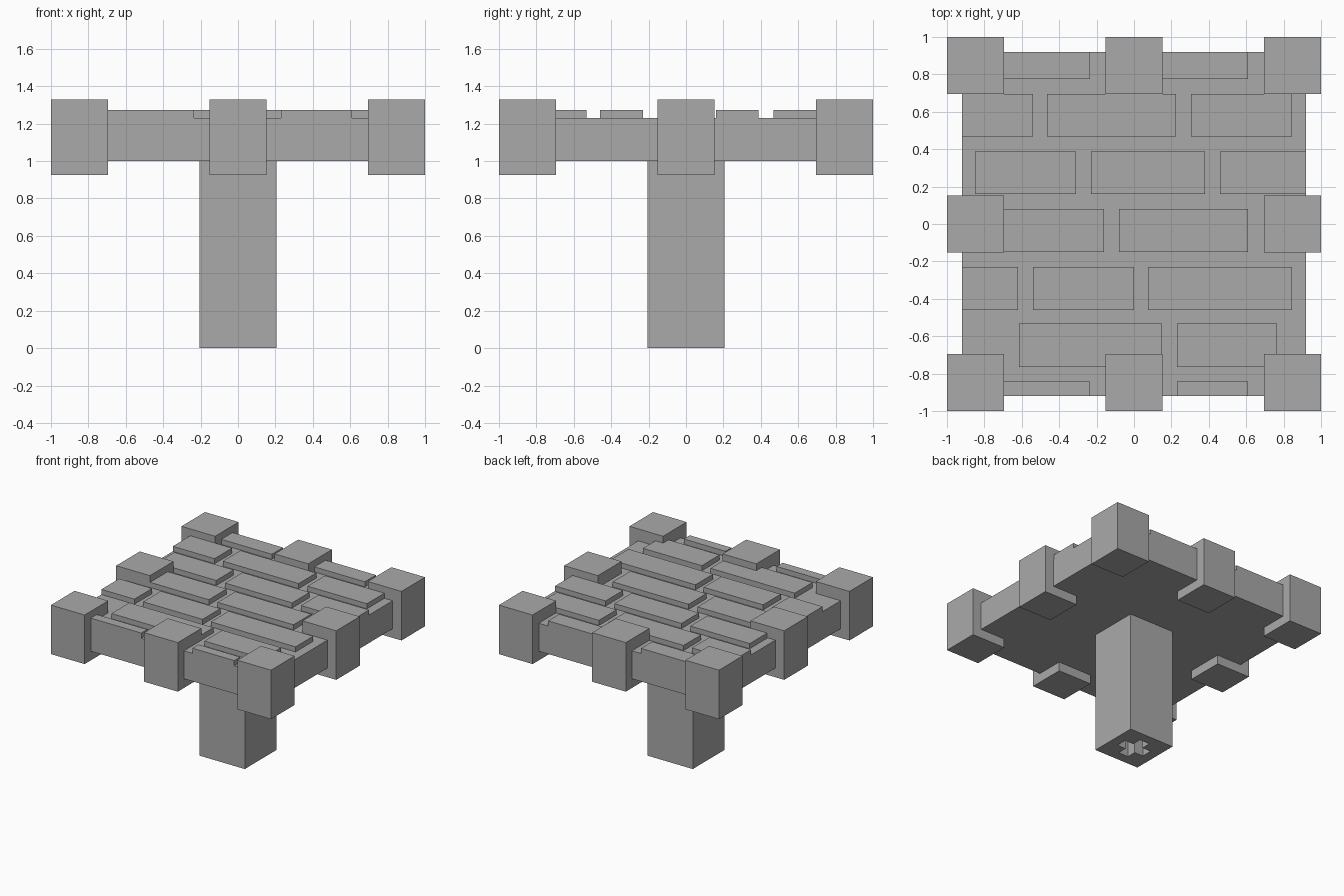
import bpy
import bmesh

if "Cube" in bpy.data.objects:
    bpy.data.objects.remove(bpy.data.objects["Cube"], do_unlink=True)

GREY = (0.4, 0.4, 0.4, 1.0)
stone = bpy.data.materials.new("stone grey")
stone.diffuse_color = GREY
stone.use_nodes = True
stone.node_tree.nodes["Principled BSDF"].inputs["Base Color"].default_value = GREY


def prism(name, outline, z0, z1):
    """Extrude a flat outline straight up from z0 to z1."""
    bm = bmesh.new()
    base = bm.faces.new([bm.verts.new((x, y, z0)) for x, y in outline])
    top = bmesh.ops.extrude_face_region(bm, geom=[base], use_keep_orig=True)
    verts = [v for v in top["geom"] if isinstance(v, bmesh.types.BMVert)]
    bmesh.ops.translate(bm, verts=verts, vec=(0, 0, z1 - z0))
    bmesh.ops.recalc_face_normals(bm, faces=bm.faces)
    mesh = bpy.data.meshes.new(name)
    bm.to_mesh(mesh)
    bm.free()
    mesh.materials.append(stone)
    obj = bpy.data.objects.new(name, mesh)
    bpy.context.collection.objects.link(obj)
    return obj


def box(name, x0, x1, y0, y1, z0, z1):
    return prism(name, [(x0, y0), (x1, y0), (x1, y1), (x0, y1)], z0, z1)


# Platform slab
EDGE, SLAB_TOP = 0.92, 1.23
box("platform_slab", -EDGE, EDGE, -EDGE, EDGE, 1.0, SLAB_TOP)

# Square blocks around the rim
H = 0.153
for i, row in enumerate(("front", "middle", "back")):
    for j, side in enumerate(("right", "centre", "left")):
        if (i, j) == (1, 1):
            continue
        x, y = (j - 1) * (1 - H), (i - 1) * (1 - H)
        box(f"{row}_{side}_block", x - H, x + H, y - H, y + H, 0.925, 1.328)

# Paving bricks: each row is a y range followed by its x ranges
rows = [
    (0.775, EDGE, [(-0.77, -0.235), (0.08, 0.61)]),
    (0.467, 0.695, [(-EDGE, -0.54), (-0.465, 0.225), (0.305, 0.845)]),
    (0.16, 0.387, [(-0.85, -0.31), (-0.23, 0.38), (0.46, EDGE)]),
    (-0.15, 0.08, [(-0.77, -0.16), (-0.08, 0.61), (0.7, EDGE)]),
    (-0.46, -0.23, [(-EDGE, -0.62), (-0.54, 0), (0.075, 0.845)]),
    (-0.765, -0.533, [(-0.615, 0.15), (0.23, 0.765)]),
    (-EDGE, -0.842, [(-0.77, -0.235), (0.23, 0.61)]),
]
for r, (y0, y1, spans) in enumerate(rows):
    for c, (x0, x1) in enumerate(spans):
        box(f"paving_brick_{r + 1}_{c + 1}", x0, x1, y0, y1, SLAB_TOP, 1.272)

# Square column with a cross-shaped socket in its foot
S = 0.206
column = box("column", -S, S, -S, S, 0, 1.0)
A, W = 0.125, 0.045
quarter = [(A, -W), (A, W), (W, W)]
cross = []
for _ in range(4):
    cross += quarter
    quarter = [(-y, x) for x, y in quarter]
socket = prism("socket_cutter", cross, -0.1, 0.4)
socket.hide_render = True
socket.hide_viewport = True
cut = column.modifiers.new("socket", "BOOLEAN")
cut.operation = "DIFFERENCE"
cut.solver = "EXACT"
cut.object = socket
